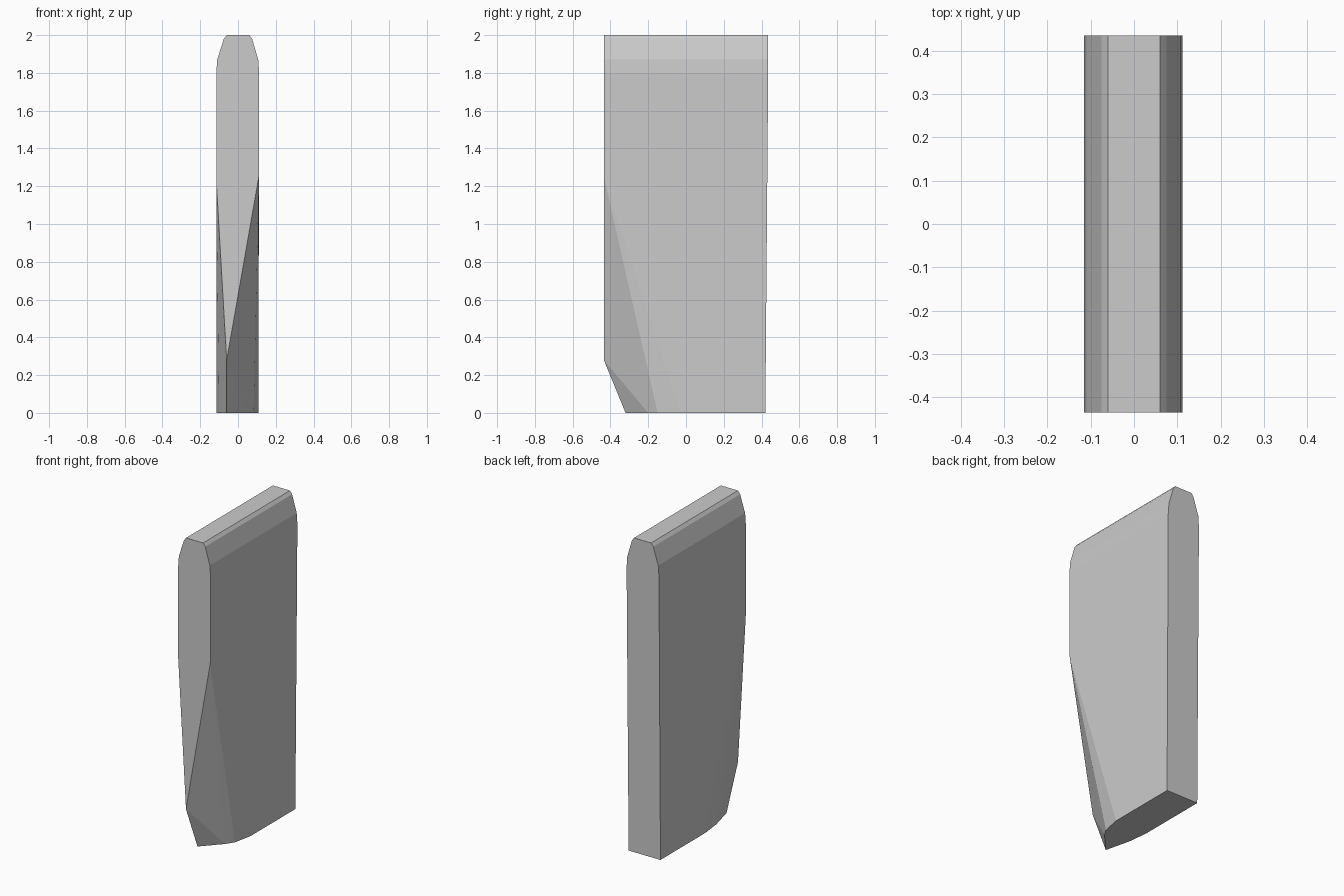
import bpy, bmesh, math

if "Cube" in bpy.data.objects:
    bpy.data.objects.remove(bpy.data.objects["Cube"])

FRONT, BACK_TOP, BACK_BASE = -0.435, 0.435, 0.42
points = []

# Chamfered top: end profile (x, z) swept from front to back
top_profile = [(-0.06, 2.0), (0.06, 2.0), (-0.075, 1.98), (0.075, 1.98),
               (-0.11, 1.87), (0.107, 1.87), (-0.115, 1.8), (0.112, 1.8)]
for x, z in top_profile:
    points += [(x, FRONT, z), (x, BACK_TOP, z)]

# Square back corners at the base
points += [(-0.115, BACK_BASE, 0), (0.108, BACK_BASE, 0)]

# Where the tapered nose meets the sides, and its off-centre lower point
points += [(-0.115, FRONT, 1.23), (0.11, FRONT, 1.25), (-0.06, FRONT, 0.28)]

# Curved front outline of the base
points += [(x, y, 0) for x, y in [(-0.115, -0.03), (-0.10, -0.16), (-0.06, -0.32),
                                  (0.05, -0.20), (0.083, -0.15), (0.108, -0.03)]]

# Solid slab wrapped around the points, with flat facets
bm = bmesh.new()
for p in points:
    bm.verts.new(p)
hull = bmesh.ops.convex_hull(bm, input=bm.verts[:])
loose = [v for v in bm.verts if not v.link_faces]
bmesh.ops.delete(bm, geom=loose, context='VERTS')
bmesh.ops.dissolve_limit(bm, angle_limit=math.radians(0.6),
                         verts=bm.verts[:], edges=bm.edges[:])
bmesh.ops.recalc_face_normals(bm, faces=bm.faces[:])

mesh = bpy.data.meshes.new("tapered_slab")
bm.to_mesh(mesh)
bm.free()
slab = bpy.data.objects.new("tapered_slab", mesh)
bpy.context.collection.objects.link(slab)

# Plain grey
grey = bpy.data.materials.new("light_grey")
grey.diffuse_color = (0.6, 0.6, 0.6, 1)
grey.use_nodes = True
grey.node_tree.nodes["Principled BSDF"].inputs["Base Color"].default_value = grey.diffuse_color
mesh.materials.append(grey)
